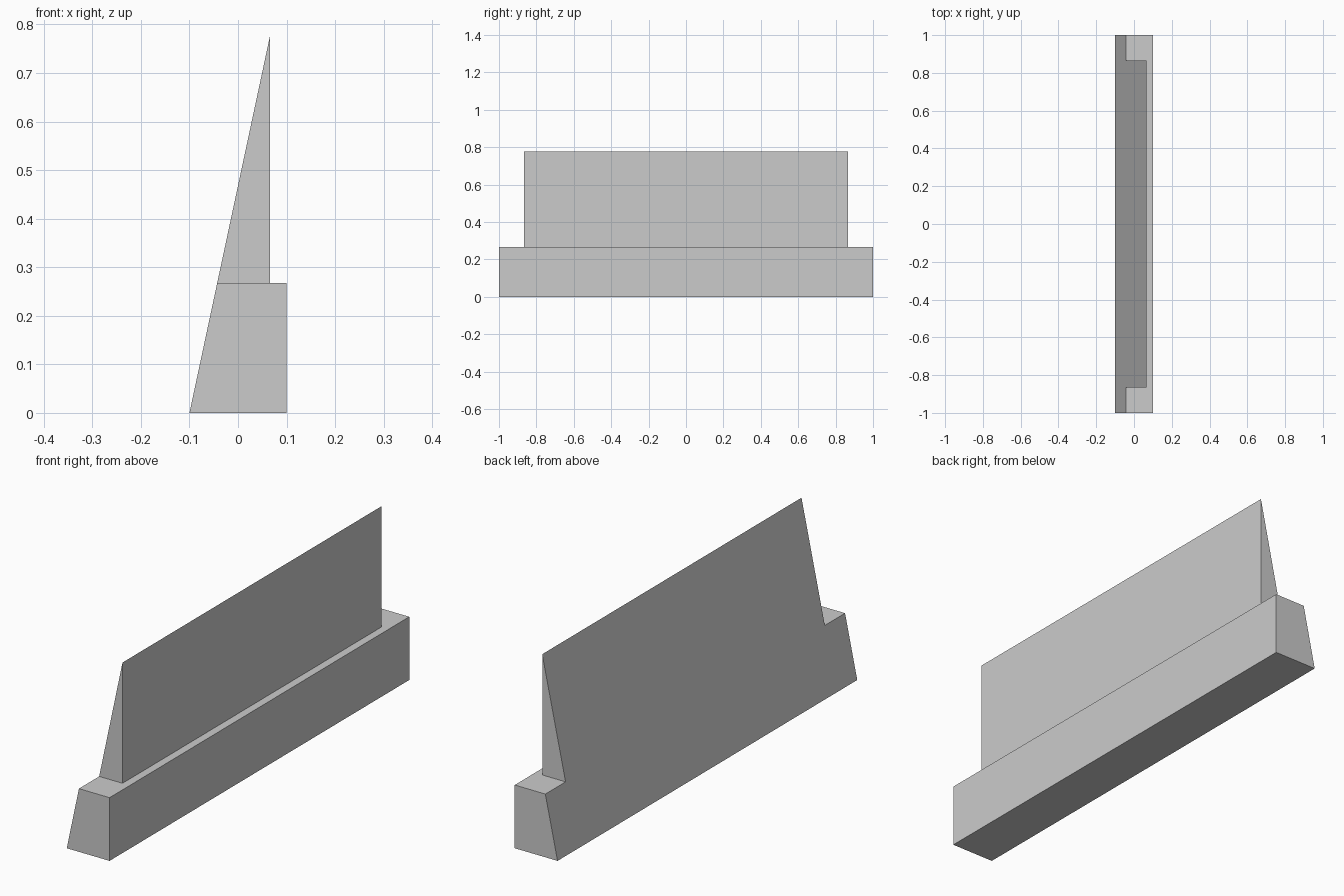
import bpy, bmesh

if "Cube" in bpy.data.objects:
    bpy.data.objects.remove(bpy.data.objects["Cube"])

HALF, WALL = 1.0, 0.865       # half lengths of the base and the upper wall
LEDGE, TOP = 0.267, 0.777     # heights
BACK, FACE = 0.1, 0.066       # right-hand x of the base and the upper wall


def slope(z):
    return -0.1 + (FACE + 0.1) * z / TOP


bm = bmesh.new()


def ring(profile, y):
    return [bm.verts.new((x, y, z)) for x, z in profile]


base_profile = [(slope(0), 0), (BACK, 0), (BACK, LEDGE), (slope(LEDGE), LEDGE)]
wall_profile = [(slope(LEDGE), LEDGE), (FACE, LEDGE), (FACE, TOP)]

a, b = (ring(base_profile, s * HALF) for s in (-1, 1))
c, d = (ring(wall_profile, s * WALL) for s in (-1, 1))

# End caps of the base and of the upper wall
for cap in (a, b, c, d):
    bm.faces.new(cap)
# Underside, base side and upright wall side
bm.faces.new((a[0], a[1], b[1], b[0]))
bm.faces.new((a[1], a[2], b[2], b[1]))
bm.faces.new((c[1], c[2], d[2], d[1]))
# Ledge wrapping around the wall
bm.faces.new((a[3], a[2], b[2], b[3], d[0], d[1], c[1], c[0]))
# Continuous sloping side
bm.faces.new((a[0], a[3], c[0], c[2], d[2], d[0], b[3], b[0]))

bmesh.ops.recalc_face_normals(bm, faces=bm.faces)
mesh = bpy.data.meshes.new("stepped_barrier")
bm.to_mesh(mesh)
bm.free()
bpy.context.collection.objects.link(bpy.data.objects.new("stepped_barrier", mesh))
